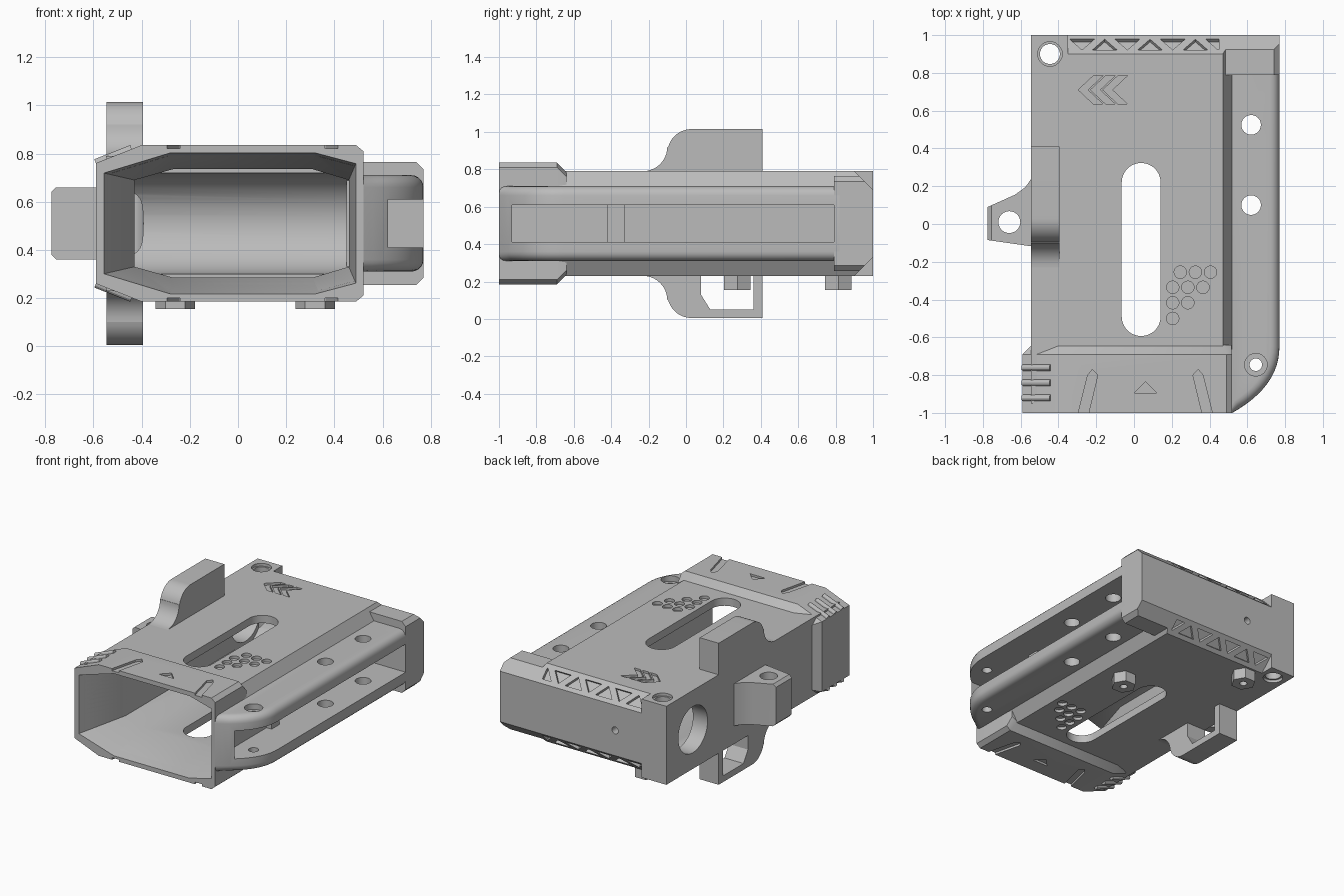
import bpy, bmesh, math
from mathutils import Matrix, Vector

if "Cube" in bpy.data.objects:
    bpy.data.objects.remove(bpy.data.objects["Cube"])

grey = bpy.data.materials.new("plain_grey")
grey.use_nodes = True
colour = (0.5, 0.5, 0.5, 1)
grey.diffuse_color = colour
grey.node_tree.nodes["Principled BSDF"].inputs["Base Color"].default_value = colour

MID = 0.51
FLIP = Matrix.Translation((0, 0, 2 * MID)) @ Matrix.Diagonal((1, 1, -1, 1))
ALONG = {"z": lambda a, b, t: (a, b, t),
         "y": lambda a, b, t: (a, t, b),
         "x": lambda a, b, t: (t, a, b)}


def loft(name, rings, matrix=None):
    """Closed solid through rings of equal point count."""
    bm = bmesh.new()
    loops = [[bm.verts.new(p) for p in ring] for ring in rings]
    n = len(loops[0])
    for low, high in zip(loops, loops[1:]):
        for i in range(n):
            j = (i + 1) % n
            bm.faces.new((low[i], low[j], high[j], high[i]))
    bm.faces.new(loops[0])
    bm.faces.new(loops[-1])
    if matrix:
        bm.transform(matrix)
    bmesh.ops.recalc_face_normals(bm, faces=bm.faces)
    mesh = bpy.data.meshes.new(name)
    bm.to_mesh(mesh)
    bm.free()
    mesh.materials.append(grey)
    obj = bpy.data.objects.new(name, mesh)
    bpy.context.collection.objects.link(obj)
    return obj


def prism(name, points, axis, lo, hi, matrix=None):
    f = ALONG[axis]
    return loft(name, [[f(a, b, t) for a, b in points] for t in (lo, hi)], matrix)


def rect(a0, a1, b0, b1):
    return [(a0, b0), (a1, b0), (a1, b1), (a0, b1)]


def arc(a, b, r, start=0, end=360, n=24):
    count = n if end - start == 360 else n + 1
    angles = [math.radians(start + (end - start) * i / n) for i in range(count)]
    return [(a + r * math.cos(t), b + r * math.sin(t)) for t in angles]


def bevel(obj, width, segments, rule):
    bm = bmesh.new()
    bm.from_mesh(obj.data)
    edges = [e for e in bm.edges if rule(e.verts[0].co, e.verts[1].co)]
    bmesh.ops.bevel(bm, geom=edges, offset=width, segments=segments,
                    profile=0.5, affect="EDGES")
    bm.to_mesh(obj.data)
    bm.free()


def cut(cutter, *targets):
    for obj in targets:
        mod = obj.modifiers.new("cut", "BOOLEAN")
        mod.operation, mod.solver, mod.object = "DIFFERENCE", "EXACT", cutter
        graph = bpy.context.evaluated_depsgraph_get()
        mesh = bpy.data.meshes.new_from_object(obj.evaluated_get(graph))
        obj.modifiers.clear()
        obj.data = mesh
    bpy.data.objects.remove(cutter)


def cut_both(points, lo, hi, *targets):
    """Same recess on the top and the underside."""
    for m in (None, FLIP):
        cut(prism("cutter", points, "z", lo, hi, m), *targets)


def mirror_z(points):
    return points + [(a, 2 * MID - b) for a, b in reversed(points)]


# Main shell with a sloped edge towards the rail
body = prism("body", mirror_z([(-0.545, 0.79), (0.47, 0.79), (0.52, 0.71)]), "y", -0.95, 1)

# Flared collar round the mouth, tapering into the shell
outer = mirror_z([(-0.59, 0.76), (-0.40, 0.835), (0.49, 0.835), (0.52, 0.81)])
inner = mirror_z([(-0.54, 0.74), (-0.40, 0.785), (0.47, 0.785), (0.515, 0.76)])
collar = loft("collar", [[(x, y, z) for x, z in ring] for ring, y in
                         ((outer, -1), (outer, -0.69), (inner, -0.64))])

# Cavity with a funnel mouth and a rounded inner end
mouth = mirror_z([(-0.56, 0.72), (-0.28, 0.805), (0.32, 0.805), (0.49, 0.76)])
tube = mirror_z([(-0.43, 0.69), (-0.27, 0.735), (0.31, 0.735), (0.46, 0.69)])
cut(loft("cutter", [[(x, y, z) for x, z in ring] for ring, y in
                    ((mouth, -1.01), (tube, -0.65), (tube, 0.68))]), body, collar)
cut(prism("cutter", arc(0.68, MID, 0.21, n=40), "x", -0.43, 0.46), body)
cut(prism("cutter", arc(0.70, MID, 0.165, n=40), "x", -0.7, -0.4), body)
cut(prism("cutter", rect(0.62, 0.79, 0.41, 0.61), "x", 0.4, 0.6), body)

# Long window through both large faces
window = arc(0.038, 0.22, 0.103, 0, 180) + arc(0.038, -0.49, 0.103, 180, 360)
cut(prism("cutter", window, "z", -0.1, 1.2), body)

# Side rail with a curved front end and a long slot
front = []
for i in range(13):
    t = i / 12
    p = (1 - t) ** 2 * Vector((0.77, -0.65)) + 2 * t * (1 - t) * Vector((0.77, -0.86)) \
        + t * t * Vector((0.52, -1))
    front.append(tuple(p))
rail = prism("side_rail", [(0.49, 0.82), (0.77, 0.82)] + front + [(0.49, -1)], "z", 0.31, 0.71)
bevel(rail, 0.05, 5, lambda a, b: abs(a.z - b.z) < 0.01 and a.x + b.x > 1.02
      and abs(a.y - b.y) > 0.002)
cut(prism("cutter", rect(0.52, 0.9, -0.93, 0.79), "z", 0.41, 0.61), rail)
for y in (0.10, 0.525):
    cut(prism("cutter", arc(0.62, y, 0.052), "z", 0.2, 0.9), rail)
cut(prism("cutter", arc(0.645, -0.745, 0.033), "z", 0.2, 0.9), rail)
cut(prism("cutter", arc(0.645, -0.745, 0.06), "z", 0.67, 0.9), rail)
prism("rail_post", rect(0.50, 0.56, -0.42, -0.33), "z", 0.40, 0.62)

# End block closing the rail
block = prism("end_block", mirror_z([(0.45, 0.765), (0.74, 0.765), (0.77, 0.735)]), "y", 0.79, 1)

# Sloped rear edges with a row of triangles
wedge = [(0.90, 0.79), (0.90, 0.95), (1.1, 0.95), (1.1, 0.59)]
for m in (None, FLIP):
    cut(prism("cutter", wedge, "x", -0.35, 0.9, m), body, block)
slope = Matrix.Translation((0, 0.95, 0.74)) @ Matrix.Rotation(math.radians(-45), 4, "X")
for i in range(7):
    x, s = -0.275 + 0.12 * i, 0.04 if i % 2 == 0 else -0.04
    tri = [(x - 0.065, s), (x + 0.065, s), (x, -s)]
    for m in (slope, FLIP @ slope):
        cut(prism("cutter", tri, "z", -0.02, 0.05, m), body)

# Corner hole, small rear hole
cut(prism("cutter", arc(-0.445, 0.9, 0.053), "z", 0, 1), body)
cut_both(arc(-0.445, 0.9, 0.065), 0.77, 0.9, body)
cut(prism("cutter", arc(-0.14, MID, 0.025), "y", 0.94, 1.1), body)

# Dot cluster, chevrons and collar marks
for y, xs in ((-0.255, (0.245, 0.325, 0.405)), (-0.335, (0.205, 0.285, 0.365)),
              (-0.417, (0.205, 0.285)), (-0.5, (0.205,))):
    for x in xs:
        cut_both(arc(x, y, 0.033, n=16), 0.77, 0.9, body)
for i in range(3):
    x = -0.295 + 0.065 * i
    cut(prism("cutter", [(x, 0.71), (x + 0.08, 0.785), (x + 0.13, 0.785), (x + 0.05, 0.71),
                         (x + 0.13, 0.635), (x + 0.08, 0.635)], "z", 0.775, 0.9), body)
for side in (-1, 1):
    def place(x, y):
        return (0.06 + side * x, y)
    groove = [place(0.36, -1.02), place(0.305, -0.80), place(0.28, -0.77),
              place(0.252, -0.80), place(0.305, -1.02)]
    cut_both(groove, 0.82, 0.9, collar)
cut_both([(0, -0.895), (0.12, -0.895), (0.06, -0.835)], 0.82, 0.9, collar)

# Grip ridges on the collar shoulder
tilt = Matrix.Translation((-0.515, 0, 0.788)) @ Matrix.Rotation(math.radians(-21.5), 4, "Y")
for y in (-0.76, -0.84, -0.92):
    for m in (tilt, FLIP @ tilt):
        prism("grip_ridge", arc(y, 0.002, 0.017, n=12), "x", -0.08, 0.08, m)

# Upper and lower fins, the lower one with an opening
sweep = [(0.41, 0.75), (0.41, 1.015)] + arc(0.03, 0.885, 0.13, 90, 165, 10) \
    + arc(-0.23, 0.92, 0.13, 360, 270, 10) + [(-0.23, 0.75)]
prism("upper_fin", sweep, "x", -0.545, -0.395)
lower_fin = prism("lower_fin", sweep, "x", -0.545, -0.395, FLIP)
cut(prism("cutter", [(0.13, 0.05), (0.36, 0.05), (0.36, 0.23), (0.08, 0.23), (0.08, 0.13)],
          "x", -0.7, -0.3), lower_fin)

# Side lug with a vertical hole
lug = prism("side_lug", [(-0.775, 0.09), (-0.63, 0.155), (-0.575, 0.195), (-0.53, 0.26),
                         (-0.53, -0.12), (-0.775, -0.085)], "z", 0.36, 0.66)
bevel(lug, 0.02, 1, lambda a, b: abs(a.z - b.z) < 0.01 and a.x < -0.7 and b.x < -0.7)
cut(prism("cutter", arc(-0.66, 0.01, 0.058), "z", 0, 1), lug)

# Hexagonal bosses on the underside
for x, y in ((0.32, 0.275), (-0.26, 0.815)):
    boss = prism("hex_boss", arc(x, y, 0.082, n=6), "z", 0.155, 0.25)
    cut(prism("cutter", arc(x, y, 0.025, n=16), "z", 0.1, 0.2), boss)

# Smooth shading on the rounded surfaces only
bpy.ops.object.select_all(action="DESELECT")
for obj in bpy.context.collection.objects:
    if obj.type == "MESH":
        obj.select_set(True)
        bpy.context.view_layer.objects.active = obj
bpy.ops.object.shade_smooth_by_angle(angle=math.radians(25))
